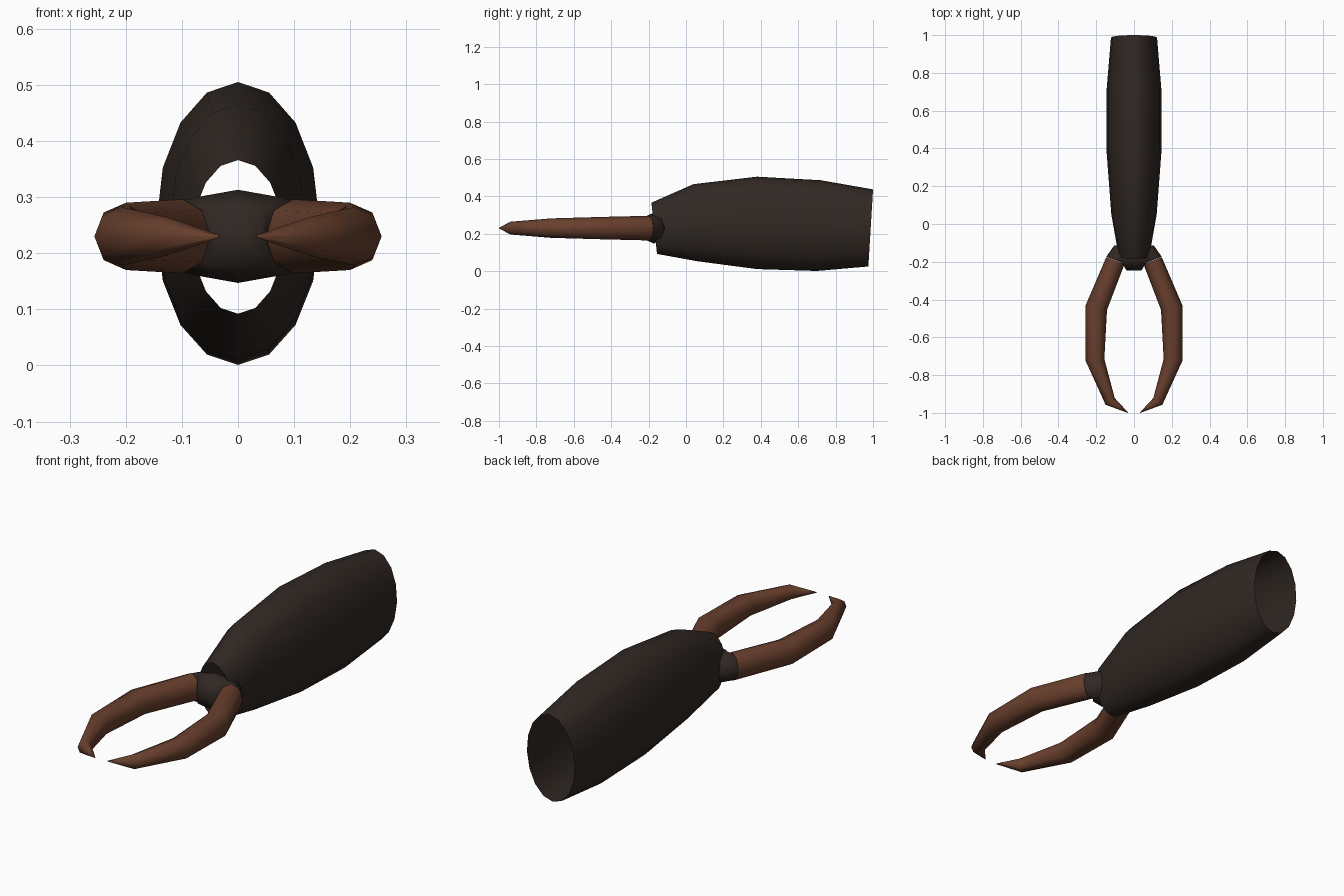
import bpy
import bmesh
from math import cos, sin, tau
from mathutils import Vector

if "Cube" in bpy.data.objects:
    bpy.data.objects.remove(bpy.data.objects["Cube"])


def material(name, color):
    m = bpy.data.materials.new(name)
    m.diffuse_color = (*color, 1)
    m.use_nodes = True
    m.node_tree.nodes["Principled BSDF"].inputs["Base Color"].default_value = m.diffuse_color
    return m


def loft(name, rings, n, mat, caps=False):
    """Skin a tube through rings given as (centre, axis_u, axis_v)."""
    bm = bmesh.new()
    loops = [[bm.verts.new(c + u * cos(tau * i / n) + v * sin(tau * i / n))
              for i in range(n)] for c, u, v in rings]
    for a, b in zip(loops, loops[1:]):
        for i in range(n):
            j = (i + 1) % n
            bm.faces.new((a[i], a[j], b[j], b[i]))
    if caps:
        bm.faces.new(loops[0])
        bm.faces.new(loops[-1])
    bmesh.ops.recalc_face_normals(bm, faces=bm.faces)
    for f in bm.faces:
        f.smooth = len(f.verts) == 4
    me = bpy.data.meshes.new(name)
    bm.to_mesh(me)
    bm.free()
    me.materials.append(mat)
    ob = bpy.data.objects.new(name, me)
    bpy.context.collection.objects.link(ob)
    return ob


def flat_ring(outer, inner, h, z=0.23):
    """Ring spanning two points in plan, with half height h."""
    o, i = Vector((*outer, z)), Vector((*inner, z))
    return (o + i) / 2, (o - i) / 2, Vector((0, 0, h))


dark = material("dark_brown", (0.03, 0.021, 0.017))
brown = material("red_brown", (0.14, 0.05, 0.026))

# Open oval sleeve: top (y, z), bottom (y, z), half width
sections = [((-0.185, 0.366), (-0.155, 0.092), 0.081),
            ((0.04, 0.465), (0.06, 0.053), 0.12),
            ((0.38, 0.505), (0.38, 0.011), 0.145),
            ((0.72, 0.486), (0.70, 0.001), 0.145),
            ((1.0, 0.437), (0.975, 0.025), 0.122)]
rings = []
for top, bottom, w in sections:
    t, b = Vector((0, *top)), Vector((0, *bottom))
    rings.append(((t + b) / 2, (t - b) / 2, Vector((w, 0, 0))))
loft("sleeve", rings, 16, dark)

# Bent cross tube joining the two pincers
half = [((0.106, -0.115), (0.04, -0.245), 0.070),
        ((0.147, -0.174), (0.05, -0.21), 0.064)]
right = [flat_ring(*s) for s in half]
left = [flat_ring((-o[0], o[1]), (-i[0], i[1]), h) for o, i, h in reversed(half)]
middle = [flat_ring((0, -0.10), (0, -0.245), 0.083)]
loft("pincer_base", left + middle + right, 8, dark, caps=True)

# Curved tapering pincers: outer point, inner point, half height
arm = [((0.147, -0.176), (0.05, -0.212), 0.066),
       ((0.256, -0.43), (0.143, -0.455), 0.060),
       ((0.256, -0.725), (0.157, -0.715), 0.052),
       ((0.15, -0.957), (0.102, -0.922), 0.034),
       ((0.033, -1.0), (0.032, -0.997), 0.002)]
for side, s in (("right", 1), ("left", -1)):
    loft(f"{side}_pincer",
         [flat_ring((s * o[0], o[1]), (s * i[0], i[1]), h) for o, i, h in arm],
         8, brown, caps=True)
